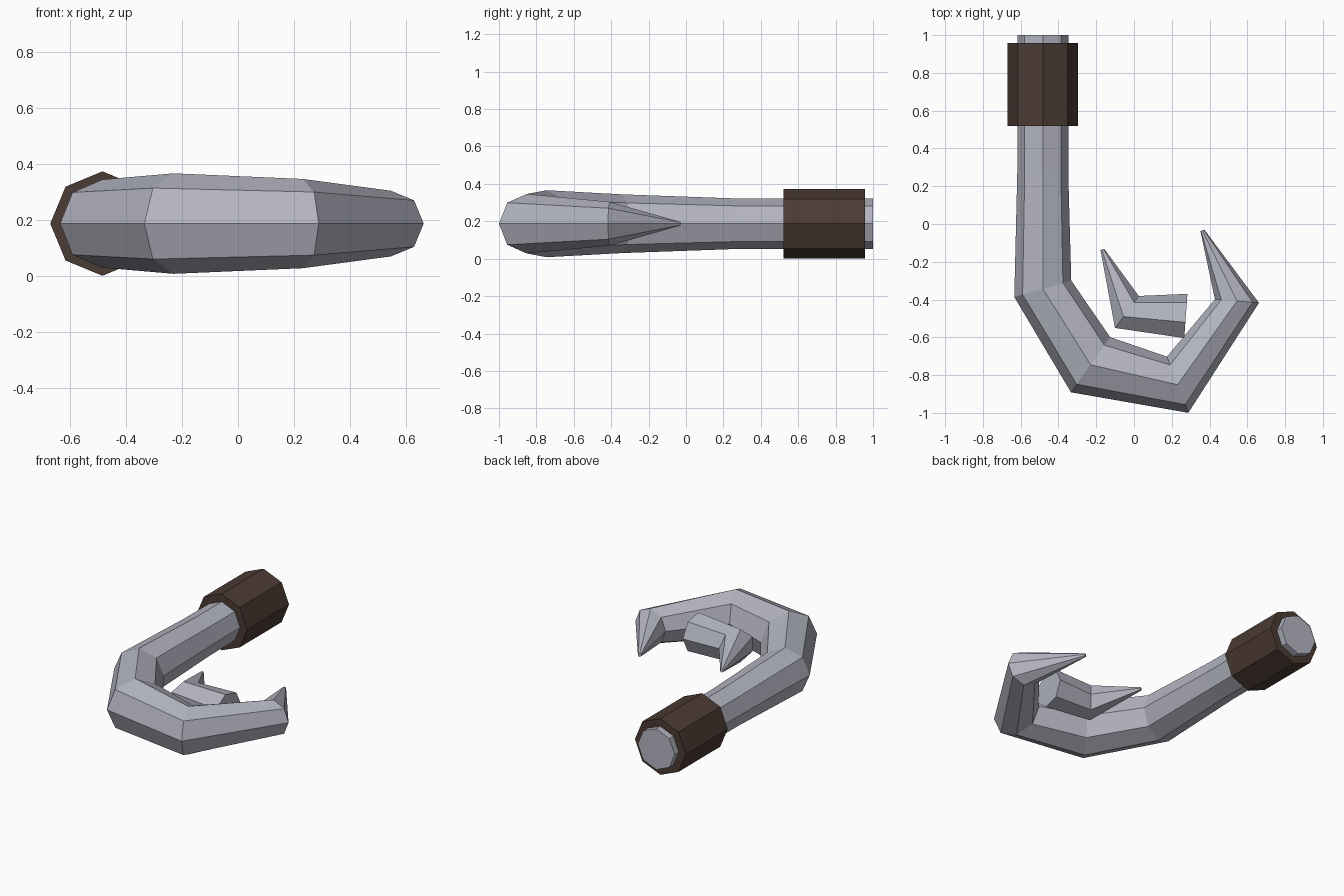
import bpy, bmesh, math
from mathutils import Vector

if "Cube" in bpy.data.objects:
    bpy.data.objects.remove(bpy.data.objects["Cube"])

MID_Z = 0.187  # height of the plane the whole hook lies in


def material(name, color):
    m = bpy.data.materials.new(name)
    m.diffuse_color = (*color, 1)
    m.use_nodes = True
    m.node_tree.nodes["Principled BSDF"].inputs["Base Color"].default_value = m.diffuse_color
    return m


steel = material("steel grey", (0.45, 0.46, 0.53))
leather = material("dark brown", (0.072, 0.043, 0.033))


def sweep(name, path, sides, mat):
    """Capped tube through (x, y, radius) points; rings turn to the mean direction."""
    bm = bmesh.new()
    pts = [Vector((x, y, MID_Z)) for x, y, r in path]
    steps = [(b - a).normalized() for a, b in zip(pts, pts[1:])]
    rings = []
    for i, (p, (x, y, r)) in enumerate(zip(pts, path)):
        t = (steps[max(i - 1, 0)] + steps[min(i, len(steps) - 1)]).normalized()
        # one corner of each ring lies in the hook plane
        side = Vector((-t.y, t.x, 0))
        if name == "barb":
            side = -side
        ring = []
        for k in range(sides):
            a = 2 * math.pi * k / sides
            ring.append(bm.verts.new(p + r * (side * math.cos(a) + Vector((0, 0, math.sin(a))))))
        rings.append(ring)
    for a, b in zip(rings, rings[1:]):
        for k in range(sides):
            n = (k + 1) % sides
            bm.faces.new((a[k], a[n], b[n], b[k]))
    bm.faces.new(rings[0])
    bm.faces.new(rings[-1])
    bmesh.ops.recalc_face_normals(bm, faces=bm.faces)
    me = bpy.data.meshes.new(name)
    bm.to_mesh(me)
    bm.free()
    me.materials.append(mat)
    ob = bpy.data.objects.new(name, me)
    bpy.context.collection.objects.link(ob)
    return ob


# Shank, bend and point of the hook
sweep("hook", [(-0.483, 1.0, 0.135), (-0.483, 0.27, 0.135), (-0.483, -0.343, 0.157),
               (-0.23, -0.745, 0.179), (0.231, -0.851, 0.159),
               (0.545, -0.408, 0.117), (0.362, -0.034, 0.011)], 8, steel)

# Separate barb inside the bend
sweep("barb", [(0.274, -0.493, 0.1235), (-0.041, -0.47, 0.111),
               (-0.168, -0.135, 0.011)], 7, steel)

# Wrapped grip around the shank
sweep("grip", [(-0.483, 0.957, 0.186), (-0.483, 0.52, 0.186)], 8, leather)
